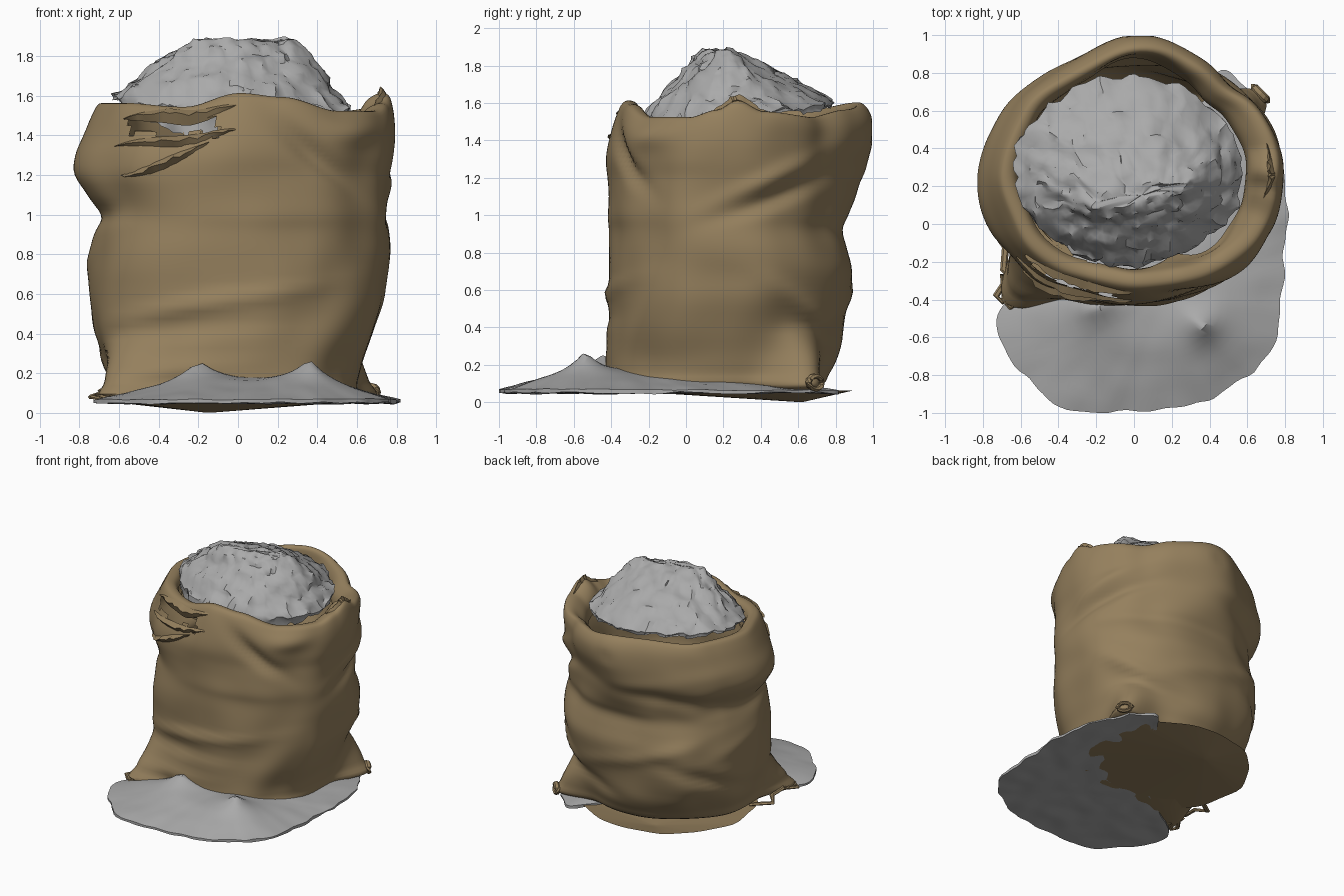
import bpy, bmesh, math, random
from mathutils import Vector, noise

if "Cube" in bpy.data.objects:
    bpy.data.objects.remove(bpy.data.objects["Cube"])

random.seed(4)

def material(name, rgb):
    m = bpy.data.materials.new(name)
    m.diffuse_color = (*rgb, 1)
    m.use_nodes = True
    m.node_tree.nodes["Principled BSDF"].inputs["Base Color"].default_value = m.diffuse_color
    return m

BURLAP = material("burlap brown", (0.30, 0.215, 0.11))
GRAIN = material("grain grey", (0.40, 0.40, 0.40))

def finish(bm, name, mat, angle=40):
    bmesh.ops.recalc_face_normals(bm, faces=bm.faces)
    me = bpy.data.meshes.new(name)
    bm.to_mesh(me)
    bm.free()
    ob = bpy.data.objects.new(name, me)
    bpy.context.collection.objects.link(ob)
    me.materials.append(mat)
    bpy.ops.object.select_all(action='DESELECT')
    ob.select_set(True)
    bpy.context.view_layer.objects.active = ob
    bpy.ops.object.shade_smooth_by_angle(angle=math.radians(angle))
    return ob

def loft(rings, cap_start=False, cap_end=False):
    """Skin closed rings of equal length, optionally filling the ends."""
    bm = bmesh.new()
    rows = [[bm.verts.new(p) for p in r] for r in rings]
    n = len(rows[0])
    for a, b in zip(rows, rows[1:]):
        for i in range(n):
            j = (i + 1) % n
            bm.faces.new((a[i], a[j], b[j], b[i]))
    if cap_start:
        bm.faces.new(rows[0][::-1])
    if cap_end:
        bm.faces.new(rows[-1])
    return bm

def spline(rows, k, closed=False):
    """Catmull-Rom through tuples, k steps per span."""
    n, out = len(rows), []
    get = (lambda i: rows[i % n]) if closed else (lambda i: rows[max(0, min(n - 1, i))])
    for i in range(n if closed else n - 1):
        for s in range(k):
            t = s / k
            out.append(tuple(0.5 * (2*b + (c-a)*t + (2*a-5*b+4*c-d)*t*t + (3*b-a-3*c+d)*t**3)
                             for a, b, c, d in zip(get(i-1), get(i), get(i+1), get(i+2))))
    if not closed:
        out.append(tuple(rows[-1]))
    return out

def adiff(a, b):
    return (a - b + 180) % 360 - 180

def bump(d, w):
    return math.exp(-(d / w) ** 2)

# ---- sack body: level rows are z, x min, x max, y min, y max
LEVELS = [(.05, -.40, .38, -.20, .55), (.08, -.62, .58, -.43, .73), (.16, -.65, .60, -.43, .78),
          (.26, -.69, .63, -.42, .82), (.40, -.73, .69, -.42, .84), (.55, -.75, .74, -.41, .87),
          (.70, -.75, .75, -.41, .89), (.82, -.74, .76, -.41, .86), (.92, -.73, .76, -.41, .83),
          (1.0, -.72, .76, -.42, .85), (1.1, -.77, .76, -.42, .87), (1.2, -.82, .77, -.42, .88),
          (1.3, -.81, .79, -.42, .89), (1.4, -.77, .80, -.40, .90), (1.5, -.73, .79, -.37, .90),
          (1.56, -.69, .76, -.33, .87), (1.55, -.63, .69, -.27, .83), (1.48, -.60, .62, -.24, .80),
          (1.38, -.60, .60, -.23, .78)]
# rim height at each angle (counter-clockwise from +x)
RIM = [(0, 1.62), (14, 1.56), (45, 1.53), (70, 1.57), (95, 1.61), (140, 1.57), (180, 1.57), (215, 1.57),
       (245, 1.55), (268, 1.62), (285, 1.60), (310, 1.53), (335, 1.53), (350, 1.57), (360, 1.62)]
# folds: angle, z, angular reach, width, slope per degree, amount
FOLDS = [(262, .56, 34, .035, .002, .028), (255, .43, 28, .05, .001, -.025), (245, .22, 30, .05, .001, .02),
         (300, 1.30, 16, .06, -.008, -.05), (315, 1.44, 14, .08, 0, .03), (20, 1.20, 22, .05, .005, .03),
         (25, 1.10, 24, .05, .004, -.04), (40, .50, 22, .06, -.006, .03), (60, .35, 25, .06, -.003, -.03),
         (110, 1.25, 45, .06, .002, .01), (130, 1.10, 40, .06, -.002, -.03), (100, .62, 35, .05, .004, .02),
         (150, .45, 30, .06, -.004, -.035), (165, .70, 28, .05, .004, .01), (195, 1.0, 25, .06, .002, -.02),
         (90, 1.40, 19, .30, 0, .093), (50, 1.42, 9, .25, 0, -.025)]

def rim_height(a):
    for (a0, z0), (a1, z1) in zip(RIM, RIM[1:]):
        if a <= a1:
            t = (a - a0) / (a1 - a0)
            return z0 + (z1 - z0) * t * t * (3 - 2 * t)

rings = []
for z, x0, x1, y0, y1 in spline(LEVELS, 4):
    cx, cy, rx, ry = (x0+x1)/2, (y0+y1)/2, (x1-x0)/2, (y1-y0)/2
    power = 2 / (2.25 - .22 * min(1, max(0, (z - .7) / .5)))
    low = max(0, 1 - max(0, z - .07) / .34) ** 1.3
    ring = []
    for i in range(144):
        a = i * 360 / 144
        c, s = math.cos(math.radians(a)), math.sin(math.radians(a))
        ux = math.copysign(abs(c) ** power, c)
        uy = math.copysign(abs(s) ** power, s)
        # two bottom corners pulled outwards, seam between them drawn in, then cloth folds
        k = 1 + low * (.42 * bump(adiff(a, 221), 15) + .44 * bump(adiff(a, 37), 13)
                       - .14 * bump(adiff(a, 130), 35))
        off = sum(f[5] * bump(adiff(a, f[0]), f[2]) * bump(z - f[1] - f[4] * adiff(a, f[0]), f[3])
                  for f in FOLDS)
        off += .025 * noise.noise(Vector((c * 2.4, s * 2.4, z * 3.2))) * min(1, z * 4)
        x, y = cx + (rx * k + off) * ux, min(.995, cy + (ry * k + off) * uy)
        t = min(1, max(0, (z - 1.2) / .33))
        ring.append((x, y, z + (rim_height(a) - 1.57) * t * t))
    rings.append(ring)
bm = loft(rings, cap_start=True)
# torn opening in the front left below the rim
torn = []
for f in bm.faces:
    p = f.calc_center_median()
    wav = .02 * math.sin(p.x * 23)
    if p.y < .1 and -.55 < p.x < -.10 and 1.40 + wav < p.z < 1.49 + wav / 2:
        torn.append(f)
bmesh.ops.delete(bm, geom=torn, context='FACES')
body = finish(bm, "sack_body", BURLAP, 60)

# ---- sack base: shallow dished sheet under the body
rings = []
for t in (0.02, .25, .5, .75, 1):
    ring = []
    for i in range(64):
        a = math.tau * i / 64
        r = 1 + .04 * noise.noise(Vector((math.cos(a) * 3, math.sin(a) * 3, 1)))
        ex, ey = -.02 + .67 * r * math.cos(a), .27 + .62 * r * math.sin(a)
        ring.append((-.15 + (ex + .15) * t, .62 + (ey - .62) * t, .062 * t))
    rings.append(ring)
finish(loft(rings, cap_start=True), "sack_base", BURLAP)

# ---- heaped grain in the mouth, with a slanting ridge, running down behind the tear at the front
rings = []
STEPS = 16
for j in range(-2, STEPS + 3):
    t = max(0, min(1, j / STEPS))
    ring = []
    for i in range(96):
        a = math.tau * i / 96
        c, s = math.cos(a), math.sin(a)
        rag = 1 + .04 * noise.noise(Vector((c * 6, s * 6, 3)))
        bx, by = -.03 + .60 * c * rag, .28 + .50 * s * rag
        core = min(1, (j + 2.1) / 2.1)
        px, py = .04 + .23 * c * core, .16 + (.06 * c + .04 * s) * core
        edge = 1.565 - .035 * c + .04 * s
        x, y = px + (bx - px) * t, py + (by - py) * t
        z = edge + (1.885 - edge) * (1 - t ** 1.2)
        if j > STEPS:
            z -= (j - STEPS) * (.012 + .085 * max(0, -s - .3))
            x, y = x * .985, .28 + (y - .28) * .985
        v = Vector((x * 8, y * 8, z * 8))
        d = noise.noise_vector(v) * .022 + noise.noise_vector(v * 2.3) * .022
        ring.append((x + d.x, y + d.y, min(1.905, z + d.z * 1.1)))
    rings.append(ring)
finish(loft(rings, cap_start=True), "grain_heap", GRAIN, 35)

# ---- spilled grain on the floor
OUTLINE = [(-.72, -.45), (-.68, -.66), (-.58, -.80), (-.35, -.98), (0, -.99), (.30, -.96), (.52, -.86),
           (.72, -.68), (.78, -.40), (.80, -.10), (.81, .12), (.73, .5), (.5, .79), (.36, .70),
           (.12, .25), (-.10, 0), (-.40, -.22)]
edge = spline(OUTLINE, 8, closed=True)
MID = Vector((.15, -.38))

def spill_top(x, y, t):
    z = .065 + .09 * (1 - t * t)
    for px, py in ((-.20, -.45), (.36, -.54)):
        z += .13 * math.exp(-math.hypot(x - px, y - py) / .12)
    return z

rings = []
for side, steps in ((0, range(1, 17)), (1, range(16, 0, -1))):
    for j in steps:
        t = j / 16
        ring = []
        for ex, ey in edge:
            r = t * (1 + .03 * noise.noise(Vector((ex * 9, ey * 9, 0))) * t)
            x, y = MID.x + (ex - MID.x) * r, MID.y + (ey - MID.y) * r
            n = noise.noise(Vector((x * 7, y * 7, side)))
            z = .05 + .012 * n if side else spill_top(x, y, t) + .006 * n
            ring.append((x, max(-1, y), z))
        rings.append(ring)
finish(loft(rings, True, True), "spilled_grain", GRAIN, 35)

# ---- crumpled cloth folds around the tear, laid onto the sack surface
def ribbon(name, pts, up, width):
    path = []
    for p in spline(pts, 5):
        _, near, normal, _ = body.closest_point_on_mesh(Vector(p))
        path.append((near, normal))
    bm = bmesh.new()
    rows = []
    for i, (p, n) in enumerate(path):
        w = math.sin(math.pi * (i + .5) / len(path))
        u = Vector(up) * width * w
        j = Vector([random.uniform(-.008, .008) for _ in range(3)])
        rows.append([bm.verts.new(q) for q in (p - u - n * .005, p + n * .035 * w + j, p + u - n * .005)])
    for a, b in zip(rows, rows[1:]):
        for k in range(2):
            bm.faces.new((a[k], b[k], b[k + 1], a[k + 1]))
    finish(bm, name, BURLAP)

ribbon("tear_fold_upper", [(-.60, -.19, 1.50), (-.40, -.35, 1.54), (-.22, -.38, 1.52), (0, -.41, 1.58)], (0, .25, 1), .04)
ribbon("tear_fold_lower", [(-.62, -.18, 1.35), (-.42, -.34, 1.37), (-.20, -.38, 1.38), (-.02, -.42, 1.44)], (0, 0, 1), .035)
ribbon("tear_fold_under", [(-.60, -.26, 1.19), (-.45, -.37, 1.23), (-.30, -.41, 1.30), (-.15, -.42, 1.37)], (0, 0, 1), .03)
ribbon("right_ear", [(.68, .14, 1.57), (.72, .22, 1.62), (.72, .30, 1.63), (.70, .42, 1.58)], (.5, 0, .2), .04)

# ---- frayed loops and knot at the bottom corners
def tube(name, pts, r, closed=True, sides=6):
    path = [Vector(p) for p in pts]
    n, rings = len(path), []
    for i, p in enumerate(path):
        nxt = path[(i + 1) % n] if closed else path[min(i + 1, n - 1)]
        prv = path[i - 1] if closed else path[max(i - 1, 0)]
        d = (nxt - prv).normalized()
        side = d.cross(Vector((.1, .1, 1))).normalized()
        up = side.cross(d)
        rings.append([p + side * r * math.cos(math.tau * k / sides) + up * r * .6 * math.sin(math.tau * k / sides)
                      for k in range(sides)])
    if closed:
        rings.append(rings[0])
    finish(loft(rings, not closed, not closed), name, BURLAP, 20)

tube("frayed_loop_front", [(-.62, -.42, .09), (-.66, -.31, .12), (-.69, -.27, .10), (-.68, -.40, .08), (-.65, -.44, .07)], .02)
tube("frayed_loop_side", [(-.66, -.27, .09), (-.73, -.38, .08), (-.70, -.41, .07), (-.63, -.36, .07)], .018)
tube("frayed_strand", [(-.60, .05, .07), (-.74, -.05, .08), (-.68, -.12, .10), (-.69, -.24, .11), (-.62, -.30, .12)], .02, False)
tube("corner_knot", [(.67 + .035 * math.cos(a), .69 - .035 * math.cos(a), .105 + .035 * math.sin(a))
                     for a in [math.tau * i / 12 for i in range(12)]], .022)
